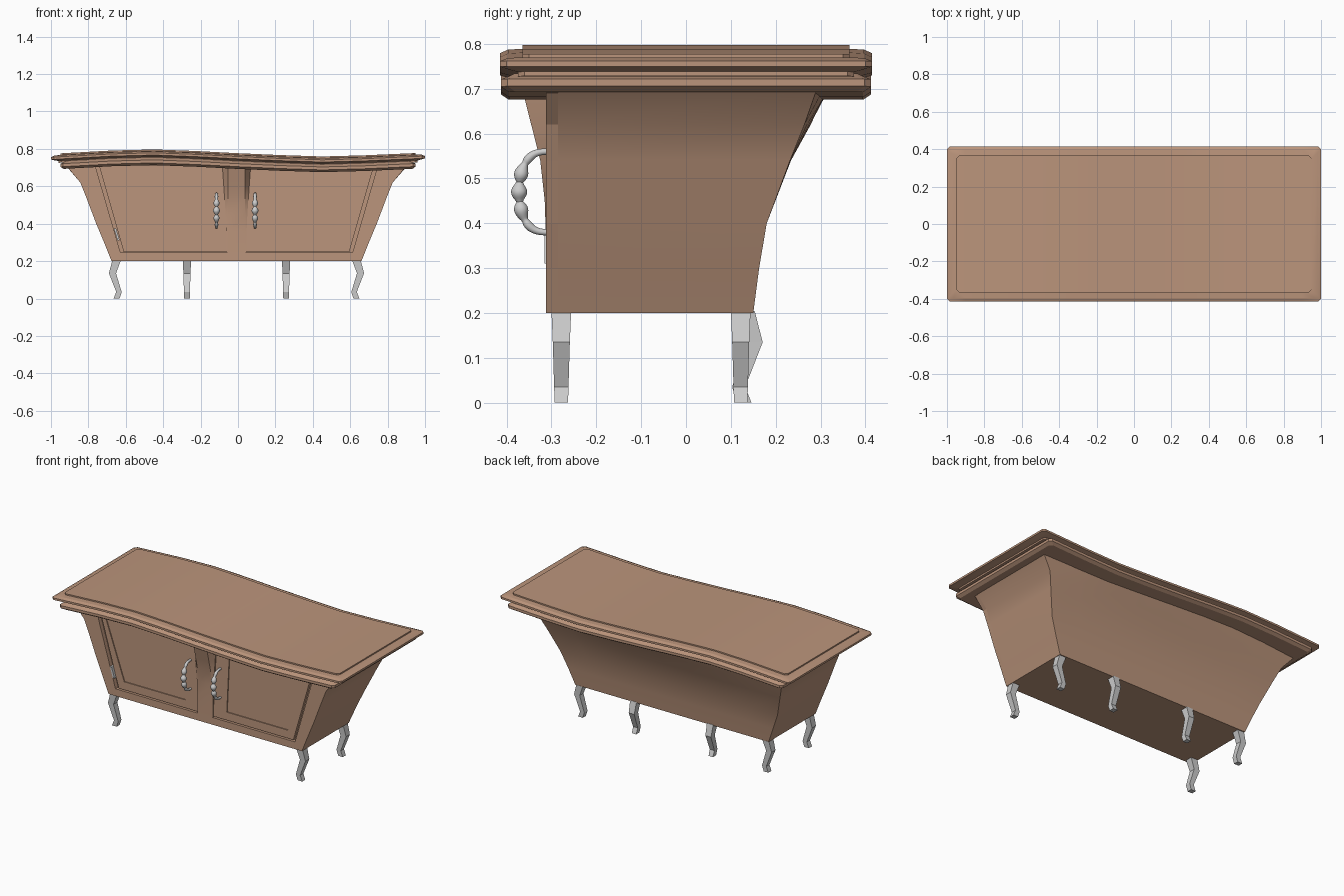
import bpy, bmesh, math
from mathutils import Vector

if "Cube" in bpy.data.objects:
    bpy.data.objects.remove(bpy.data.objects["Cube"])

wood = bpy.data.materials.new("brown_wood")
wood.diffuse_color = (0.50, 0.30, 0.20, 1)
wood.use_nodes = True
wood.node_tree.nodes["Principled BSDF"].inputs["Base Color"].default_value = wood.diffuse_color
CX = -0.008  # body centre line


def finish(name, bm, mat=None, smooth=0):
    bmesh.ops.recalc_face_normals(bm, faces=bm.faces)
    me = bpy.data.meshes.new(name)
    bm.to_mesh(me)
    bm.free()
    if mat:
        me.materials.append(mat)
    if smooth:
        for p in me.polygons:
            p.use_smooth = True
        me.set_sharp_from_angle(angle=math.radians(smooth))
    ob = bpy.data.objects.new(name, me)
    bpy.context.collection.objects.link(ob)
    return ob


def loft(name, rings, mat=None, smooth=0):
    """Skin closed rings; both ends are capped with strips of quads."""
    bm = bmesh.new()
    vs = [[bm.verts.new(p) for p in r] for r in rings]
    n = len(rings[0])
    for a, b in zip(vs, vs[1:]):
        for i in range(n):
            j = (i + 1) % n
            bm.faces.new((a[i], a[j], b[j], b[i]))
    for r in (vs[0], vs[-1]):
        for i in range(n // 2 - 1):
            bm.faces.new((r[i], r[i + 1], r[n - 2 - i], r[n - 1 - i]))
    return finish(name, bm, mat, smooth)


def prism(name, pts, y0, y1, mat=None):
    """Extrude an (x, z) outline from y0 to y1."""
    bm = bmesh.new()
    a = [bm.verts.new((x, y0, z)) for x, z in pts]
    b = [bm.verts.new((x, y1, z)) for x, z in pts]
    bm.faces.new(a)
    bm.faces.new(b[::-1])
    for i in range(len(pts)):
        j = (i + 1) % len(pts)
        bm.faces.new((a[i], a[j], b[j], b[i]))
    return finish(name, bm, mat)


# Wavy height of the table top along x
WAVE = [(-1, .773), (-.75, .788), (-.5, .799), (-.25, .79), (0, .777),
        (.25, .766), (.5, .758), (.75, .769), (1, .78)]


def wave(x):
    for (x0, z0), (x1, z1) in zip(WAVE, WAVE[1:]):
        if x <= x1:
            break
    return z0 + (z1 - z0) * (x - x0) / (x1 - x0)


def slab(name, hx, hy, layers):
    """Moulded wavy slab from (inset, height offset) layers."""
    rings = []
    for inset, dz in layers:
        a, b, c = hx - inset, hy - inset, 0.015
        cols = [(-a, b - c), (-a + c, b)]
        cols += [(x * .9, b) for x, _ in WAVE]
        cols += [(a - c, b), (a, b - c)]
        ring = [(x, -y, wave(x) + dz) for x, y in cols]
        ring += [(x, y, wave(x) + dz) for x, y in reversed(cols)]
        rings.append(ring)
    loft(name, rings, wood, 20)


slab("table_top", 1.0, .415, [(.05, 0), (.05, -.008), (.018, -.010), (0, -.018),
                              (0, -.030), (.022, -.036), (.04, -.040), (.04, -.050)])
slab("lower_moulding", .95, .413, [(.03, -.042), (.015, -.050), (0, -.056),
                                   (0, -.072), (.018, -.084)])

# Flared cabinet body: (z, half width, back y, back bulge); last row follows the wave
ROWS = [(.20, .668, .15, 0), (.30, .708, .163, 0), (.40, .75, .18, 0),
        (.54, .803, .232, .002), (.62, .835, .264, .014), (None, .91, .294, .025)]
COLS = [-1, -.75, -.5, -.25, 0, .25, .5, .75, 1]
rings = []
for z, hx, yb, bulge in ROWS:
    pts = [(CX + s * hx, s) for s in COLS]
    zz = [z if z else wave(x) - .07 for x, _ in pts]
    front = [(x, -.285, h) for (x, _), h in zip(pts, zz)]
    back = [(x, yb + bulge * (1 - s * s), h) for (x, s), h in zip(pts, zz)]
    rings.append(front + back[::-1])
loft("cabinet_body", rings, wood, 30)

# U-shaped face frame around the doors
left = [(CX - hx, z or .71) for z, hx, _, _ in ROWS]
right = [(CX + hx, z or .71) for z, hx, _, _ in reversed(ROWS)]
opening = [(CX - .755, .71), (CX - .62, .245), (CX + .62, .245), (CX + .755, .71)]
prism("face_frame", left + opening + right, -.312, -.285, wood)


# Doors with a recessed panel, and bead handles
def door(name, side):
    outer = [(.05, .25), (.603, .25), (.735, .71), (.05, .71)]
    inner = [(.143, .30), (.565, .30), (.69, .655), (.16, .65)]
    rings = []
    for pts, y in ((outer, -.28), (outer, -.304), (inner, -.304), (inner, -.298)):
        rings.append([(CX + side * x, y, z) for x, z in pts])
    loft(name, rings, wood)


def handle(name, x):
    path = []
    for i in range(65):
        t = math.pi * (i / 64 - .5)
        path.append(Vector((x, -.30 - .072 * max(math.cos(t), 0) ** .6,
                            .47 + .09 * math.sin(t))))
    rings = []
    for i, p in enumerate(path):
        tan = (path[min(i + 1, 64)] - path[max(i - 1, 0)]).normalized()
        nor = tan.cross(Vector((1, 0, 0)))
        d = p.z - .47
        r = .007 + .011 * max(0, 1 - (d / .09) ** 2) * abs(math.cos(math.pi * d / .042))
        ring = []
        for k in range(12):
            a = math.tau * k / 12
            ring.append(p + nor * r * math.cos(a) + Vector((1, 0, 0)) * r * math.sin(a))
        rings.append(ring)
    loft(name, rings, None, 50)


for label, side in (("left", -1), ("right", 1)):
    door(label + "_door", side)
    handle(label + "_handle", -.012 + side * .103)

# Small hinge in the gap beside the left door
prism("door_hinge", [(-.664, .375), (-.644, .31), (-.632, .31), (-.652, .375)], -.316, -.29)

# Centre post flaring forward at the top: (z, front y, base half width)
rings = []
for z, y, w in [(.245, -.312, .052), (.36, -.312, .054), (.45, -.315, .058),
                (.54, -.325, .064), (.60, -.340, .068), (.71, -.368, .076)]:
    f = .046
    rings.append([(CX - w, -.28, z), (CX - w, -.312, z), (CX - f, y, z),
                  (CX + f, y, z), (CX + w, -.312, z), (CX + w, -.28, z)])
loft("centre_post", rings, wood, 25)


# Angular cabriole legs: (z, outer offset, inner offset, half width)
LEG = [(.205, -.001, -.047, .022), (.135, .017, -.021, .019),
       (.035, -.022, -.051, .016), (0, -.008, -.040, .015)]


def leg(name, x, y, dx, dy):
    rings = []
    for z, u1, u0, w in LEG:
        rings.append([(x + dx * u - dy * v, y + dy * u + dx * v, z)
                      for u, v in ((u0, -w), (u1, -w), (u1, w), (u0, w))])
    loft(name, rings)


for label, side in (("left", -1), ("right", 1)):
    leg("front_" + label + "_leg", CX + side * .665, -.278, side, 0)
    leg("back_" + label + "_leg", CX + side * .665, .122, side, 0)
    leg("back_middle_" + label + "_leg", CX + side * .265, .154, 0, 1)
